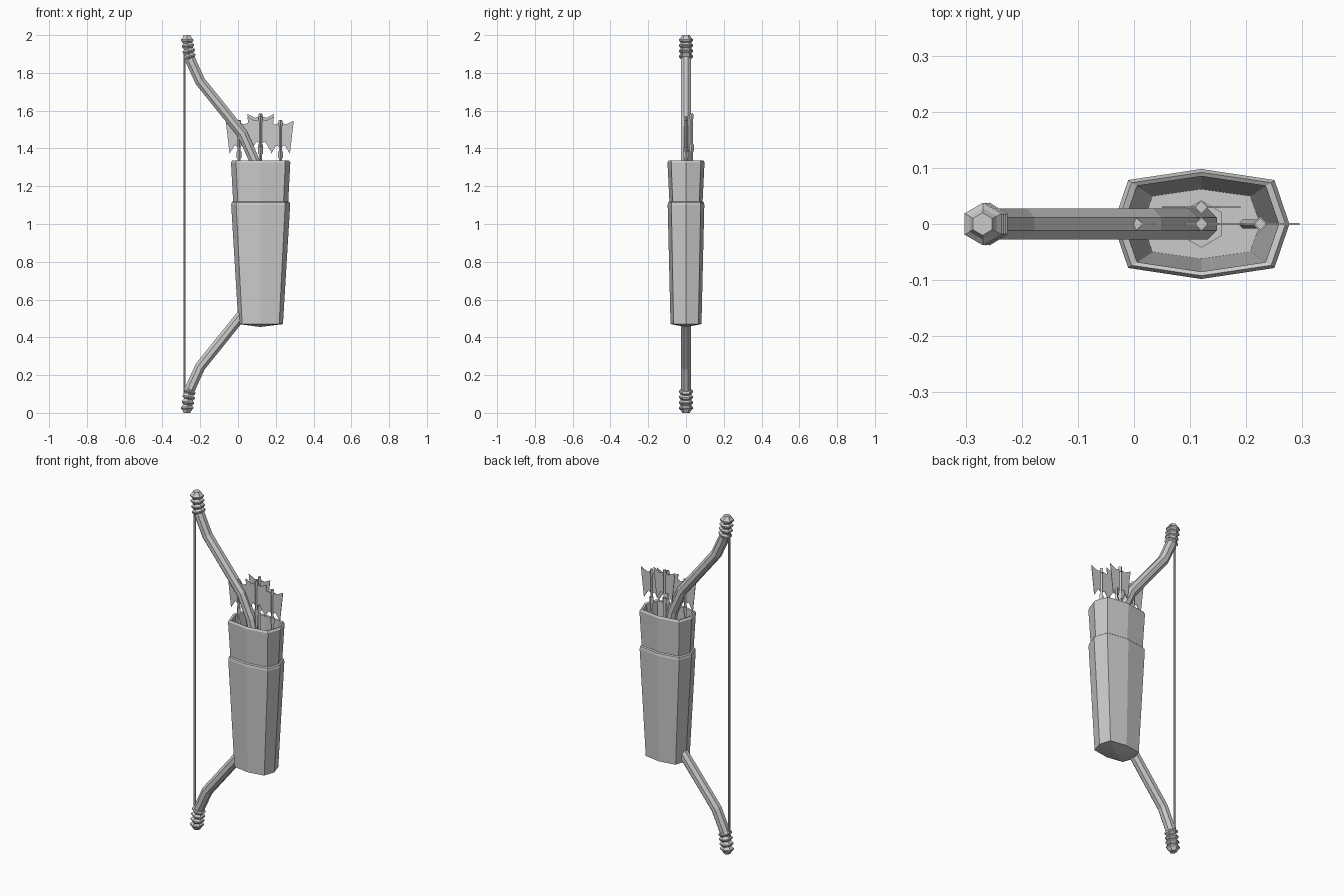
import bpy, bmesh, math
from mathutils import Vector

if "Cube" in bpy.data.objects:
    bpy.data.objects.remove(bpy.data.objects["Cube"])

grey = bpy.data.materials.new("plain grey")
grey.use_nodes = True
colour = (0.6, 0.6, 0.6, 1)
grey.diffuse_color = colour
grey.node_tree.nodes["Principled BSDF"].inputs["Base Color"].default_value = colour


def finish(name, bm):
    bmesh.ops.recalc_face_normals(bm, faces=bm.faces)
    mesh = bpy.data.meshes.new(name)
    bm.to_mesh(mesh)
    bm.free()
    mesh.materials.append(grey)
    obj = bpy.data.objects.new(name, mesh)
    bpy.context.collection.objects.link(obj)
    return obj


def loft(bm, rings):
    """Skin a list of equal-length point rings and cap both ends."""
    loops = [[bm.verts.new(p) for p in ring] for ring in rings]
    for a, b in zip(loops, loops[1:]):
        for i in range(len(a)):
            j = (i + 1) % len(a)
            bm.faces.new((a[i], a[j], b[j], b[i]))
    bm.faces.new(loops[0])
    bm.faces.new(loops[-1])
    return loops


def circle(centre, axis, r, sides, turn=0.0):
    """Ring of points around an axis lying in the xz plane."""
    depth = Vector((0, 1, 0))
    side = depth.cross(axis).normalized()
    angles = [turn + math.tau * i / sides for i in range(sides)]
    return [Vector(centre) + r * (math.cos(a) * depth + math.sin(a) * side) for a in angles]


def rod(name, path, r, sides, turn=0.0):
    bm = bmesh.new()
    pts = [Vector(p) for p in path]
    rings = []
    for i, p in enumerate(pts):
        axis = pts[min(i + 1, len(pts) - 1)] - pts[max(i - 1, 0)]
        rings.append(circle(p, axis, r, sides, turn))
    loft(bm, rings)
    return finish(name, bm)


# Quiver: tapered eight-sided case with a seam, a bevelled rim and a hollow
CX = 0.12
outline = [(1, 0), (0.83, 0.8), (0, 1), (-0.83, 0.8), (-1, 0), (-0.83, -0.8), (0, -1), (0.83, -0.8)]


def quiver_ring(z, sx, sy):
    return [Vector((CX + x * sx, y * sy, z)) for x, y in outline]


bm = bmesh.new()
loops = loft(bm, [quiver_ring(*r) for r in (
    (0.47, 0.118, 0.082), (1.10, 0.156, 0.097), (1.115, 0.153, 0.094), (1.12, 0.146, 0.088),
    (1.325, 0.157, 0.098), (1.337, 0.150, 0.092), (1.333, 0.138, 0.085), (0.50, 0.105, 0.062))])
base = next(f for f in bm.faces if len(f.verts) == 8 and loops[0][0] in f.verts)
tip = bmesh.ops.poke(bm, faces=[base])["verts"][0]
tip.co.z = 0.455
finish("quiver", bm)

# Bow: limb halves mirrored about mid height
upper = [(0.12, 0, 1.17), (0.085, 0, 1.34), (0.025, 0, 1.475), (-0.2, 0, 1.755), (-0.262, 0, 1.89)]
lower = [(x, y, 2 - z) for x, y, z in reversed(upper)]
rod("bow_limbs", lower + upper, 0.03, 8, math.pi / 8)
rod("bow_grip", [(CX, 0, 0.85), (CX, 0, 1.15)], 0.042, 6)
rod("bow_string", [(-0.283, 0, 0.1), (-0.283, 0, 1.9)], 0.007, 6)

# Ribbed tips: stacked six-sided rings that lean into the limb
for name, flip in (("upper_tip", False), ("lower_tip", True)):
    bm = bmesh.new()
    rings = []
    for i in range(4):
        z, x = 1.886 + 0.029 * i, -0.257 - 0.004 * i
        axis = Vector((-0.3 + 0.1 * i, 0, 1))
        for dz, r in ((-0.013, 0.028), (-0.003, 0.038), (0.004, 0.038), (0.013, 0.028)):
            rings.append(circle((x, 0, z + dz), axis, r, 6))
    rings.append(circle((-0.27, 0, 2.0), Vector((0, 0, 1)), 0.02, 6))
    if flip:
        rings = [[Vector((p.x, p.y, 2 - p.z)) for p in ring] for ring in rings]
    loft(bm, rings)
    finish(name, bm)

# Arrows: leaning shaft, nock, binding and a pair of notched vanes
vane = [(0, 0.03), (0.022, 0.045), (0.05, 0), (0.07, 0.175), (0.03, 0.155), (0, 0.165)]
for name, x, y, top in (("left_arrow", 0.005, 0, 1.55), ("right_arrow", 0.225, 0, 1.55),
                        ("middle_arrow", CX, 0, 1.57), ("back_arrow", CX, 0.03, 1.585)):
    foot = (CX + 0.7 * (x - CX), y, 0.55)
    rod(name + "_shaft", [foot, (x, y, top - 0.2)], 0.008, 4)
    rod(name + "_upper_shaft", [(x, y, top - 0.22), (x, y, top)], 0.008, 4)
    rod(name + "_nock", [(x, y, top - 0.03), (x, y, top - 0.002)], 0.011, 4)
    rod(name + "_binding", [(x, y, top - 0.2), (x, y, top - 0.165)], 0.013, 4)
    bm = bmesh.new()
    for side in (-1, 1):
        layers = [[Vector((x + side * px, y + dy, top - 0.178 + pz)) for px, pz in vane]
                  for dy in (-0.0015, 0.0015)]
        loft(bm, layers)
    finish(name + "_vanes", bm)
